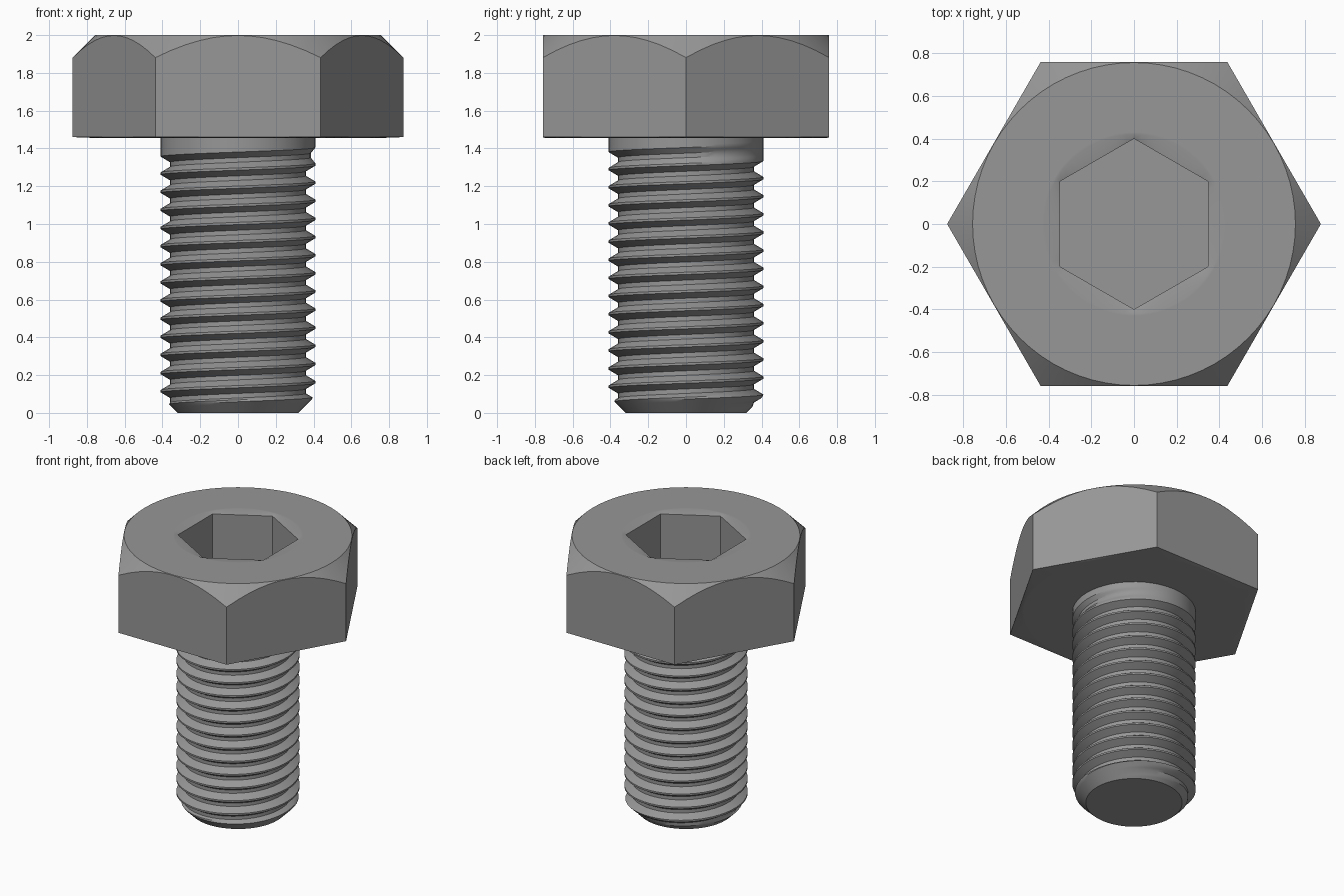
import bpy, bmesh
from math import pi, cos, sin, radians

if "Cube" in bpy.data.objects:
    bpy.data.objects.remove(bpy.data.objects["Cube"])

TAU = 2 * pi

# Dark grey steel
steel = bpy.data.materials.new("dark_steel")
steel.diffuse_color = (0.31, 0.31, 0.31, 1)
steel.use_nodes = True
steel.node_tree.nodes["Principled BSDF"].inputs["Base Color"].default_value = steel.diffuse_color


def finish(name, bm):
    """Clean the mesh, make it an object, smooth it with sharp edges kept."""
    bmesh.ops.remove_doubles(bm, verts=bm.verts, dist=1e-5)
    bmesh.ops.recalc_face_normals(bm, faces=bm.faces)
    me = bpy.data.meshes.new(name)
    bm.to_mesh(me)
    bm.free()
    me.materials.append(steel)
    ob = bpy.data.objects.new(name, me)
    bpy.context.collection.objects.link(ob)
    bpy.ops.object.select_all(action='DESELECT')
    ob.select_set(True)
    bpy.context.view_layer.objects.active = ob
    bpy.ops.object.shade_smooth_by_angle(angle=radians(30))
    return ob


def circle(r):
    return lambda t: r


def hexagon(apothem, first_corner):
    """Polar radius of a hexagon with a corner at the given angle."""
    def radius(t):
        d = (t - first_corner) % (pi / 3) - pi / 6
        return apothem / cos(d)
    return radius


def quad(bm, verts):
    if len(set(verts)) == len(verts):
        bm.faces.new(verts)


# Bolt head: rings lofted from the underside, over the chamfer, into the socket
def make_head(n=72):
    outer = hexagon(0.758, 0)
    socket = hexagon(0.346, pi / 6)
    rings = [
        (circle(0.38), lambda r: 1.455),
        (circle(0.735), lambda r: 1.455),              # bearing face
        (circle(0.745), lambda r: 1.455),
        (outer, lambda r: 1.46),
        (outer, lambda r: 2 - (r - 0.756)),            # conical chamfer arcs
        (circle(0.756), lambda r: 2.0),
        (circle(0.43), lambda r: 2.0),
        (circle(0.42), lambda r: 2.0),
        (socket, lambda r: 1.988),                     # socket mouth
        (socket, lambda r: 1.62),                      # socket floor
    ]
    bm = bmesh.new()
    rows = []
    for radius, height in rings:
        row = []
        for j in range(n):
            t = TAU * j / n
            r = radius(t)
            row.append(bm.verts.new((r * cos(t), r * sin(t), height(r))))
        rows.append(row)
    for a, b in zip(rows, rows[1:]):
        for j in range(n):
            k = (j + 1) % n
            quad(bm, (a[j], a[k], b[k], b[j]))
    bm.faces.new(rows[0])
    bm.faces.new(rows[-1])
    return finish("bolt_head", bm)


# Threaded shank: one helical surface, trimmed by the tip chamfer and collar
def make_shank(n=48):
    pitch, major, depth, top = 0.096, 0.41, 0.05, 1.46
    # one thread turn: (fraction of pitch, fraction of groove depth)
    profile = [(-0.0625, 0), (0.0625, 0), (0.167, 1 / 3), (0.271, 2 / 3),
               (0.375, 1), (0.625, 1), (0.729, 2 / 3), (0.833, 1 / 3)]
    per = len(profile)
    turns = 20
    start = 0.163 - 4 * pitch
    bm = bmesh.new()
    cols = []
    for j in range(n):
        t = TAU * j / n
        col = []
        for k in range(turns * per):
            frac, cut = profile[k % per]
            crest = start + pitch * (k // per + j / n)
            groove = crest + pitch / 2
            fade = min(max((1.385 - groove) / 0.045, 0), 1)   # thread run-out
            z = min(max(crest + pitch * frac, 0.0), top)
            r = min(major - depth * cut * fade, 0.32 + z)     # tip chamfer
            col.append(bm.verts.new((r * cos(t), r * sin(t), z)))
        cols.append(col)
    for j in range(n):
        nxt = cols[0][per:] if j == n - 1 else cols[j + 1]
        for k in range(len(nxt) - 1):
            quad(bm, (cols[j][k], nxt[k], nxt[k + 1], cols[j][k + 1]))
    # weld the rows collapsed at both ends, then close tip and top
    bmesh.ops.remove_doubles(bm, verts=bm.verts, dist=1e-5)
    loose = [e for e in bm.edges if not e.link_faces]
    bmesh.ops.delete(bm, geom=loose, context='EDGES')
    for z, r in ((0.0, 0.32), (top, major)):
        bm.faces.new([bm.verts.new((r * cos(TAU * j / n), r * sin(TAU * j / n), z))
                      for j in range(n)])
    return finish("threaded_shank", bm)


make_head()
make_shank()
